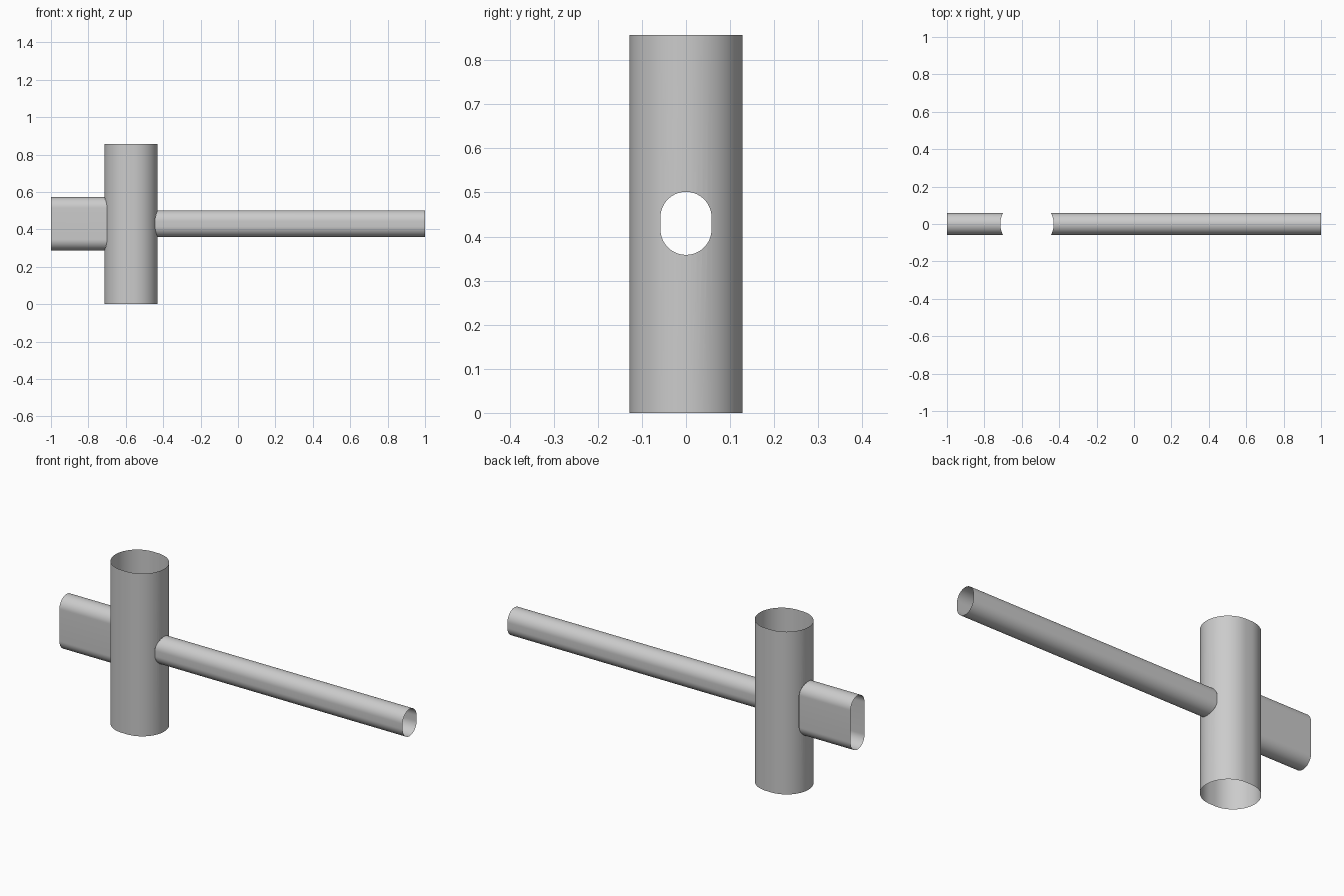
import bpy, bmesh, math

default = bpy.data.objects.get("Cube")
if default:
    bpy.data.objects.remove(default)

HEAD_X, HEAD_R, HEAD_FLAT, HEAD_H = -0.572, 0.128, 0.0145, 0.857
PIPE_R, PIPE_Z = 0.058, 0.43
SEGS = 32

grey = bpy.data.materials.new("grey metal")
grey.use_nodes = True
colour = (0.6, 0.6, 0.6, 1)
grey.diffuse_color = colour
grey.node_tree.nodes["Principled BSDF"].inputs["Base Color"].default_value = colour


def stadium(radius, flat):
    """Two half circles of the radius, pulled apart along the first axis."""
    points = []
    for side in (1, -1):
        for i in range(SEGS + 1):
            a = math.pi * (i / SEGS - 0.5)
            points.append((side * (flat + radius * math.cos(a)), side * radius * math.sin(a)))
    return points


def tube(name, start, end, capped=False):
    """Bridge two matching rings of points into a tube."""
    bm = bmesh.new()
    a = [bm.verts.new(p) for p in start]
    b = [bm.verts.new(p) for p in end]
    n = len(a)
    for i in range(n):
        j = (i + 1) % n
        bm.faces.new((a[i], a[j], b[j], b[i]))
    if capped:
        bm.faces.new(a)
        bm.faces.new(b)
    bmesh.ops.recalc_face_normals(bm, faces=bm.faces)
    mesh = bpy.data.meshes.new(name)
    bm.to_mesh(mesh)
    bm.free()
    mesh.materials.append(grey)
    obj = bpy.data.objects.new(name, mesh)
    bpy.context.collection.objects.link(obj)
    return obj


def smooth(obj):
    bpy.ops.object.select_all(action="DESELECT")
    obj.select_set(True)
    bpy.context.view_layer.objects.active = obj
    bpy.ops.object.shade_smooth_by_angle(angle=math.radians(30))


# Upright head, solid until its side openings are cut
ring = [(HEAD_X + x, y) for x, y in stadium(HEAD_R, HEAD_FLAT)]
head = tube("head_tube", [(x, y, 0) for x, y in ring],
            [(x, y, HEAD_H) for x, y in ring], capped=True)

# Side pipes, each ending on the curved wall of the head
for name, direction, tip, flat in (("handle_tube", 1, 1.0, 0.0135),
                                   ("socket_tube", -1, -1.0, 0.084)):
    section = [(y, PIPE_Z + z) for z, y in stadium(PIPE_R, flat)]
    outer = [(tip, y, z) for y, z in section]
    wall = [(HEAD_X + direction * (HEAD_FLAT + math.sqrt(HEAD_R**2 - y**2)), y, z)
            for y, z in section]
    smooth(tube(name, wall, outer))

    cutter = tube(name + "_cutter", [(HEAD_X, y, z) for y, z in section], outer, capped=True)
    cutter.hide_render = True
    cutter.hide_set(True)
    cut = head.modifiers.new(name + "_opening", "BOOLEAN")
    cut.operation, cut.solver, cut.object = "DIFFERENCE", "EXACT", cutter

# Apply the cuts, then keep only the outer wall so the head is an open shell
bpy.context.view_layer.update()
cut_mesh = bpy.data.meshes.new_from_object(
    head.evaluated_get(bpy.context.evaluated_depsgraph_get()))
head.modifiers.clear()
head.data = cut_mesh
bm = bmesh.new()
bm.from_mesh(cut_mesh)


def on_wall(face):
    c = face.calc_center_median()
    dx = max(abs(c.x - HEAD_X) - HEAD_FLAT, 0)
    return abs(face.normal.z) < 0.1 and math.hypot(dx, c.y) > HEAD_R * 0.98


bmesh.ops.delete(bm, geom=[f for f in bm.faces if not on_wall(f)], context="FACES")
bm.to_mesh(cut_mesh)
bm.free()
smooth(head)

for obj in [o for o in bpy.data.objects if o.name.endswith("_cutter")]:
    bpy.data.objects.remove(obj)
